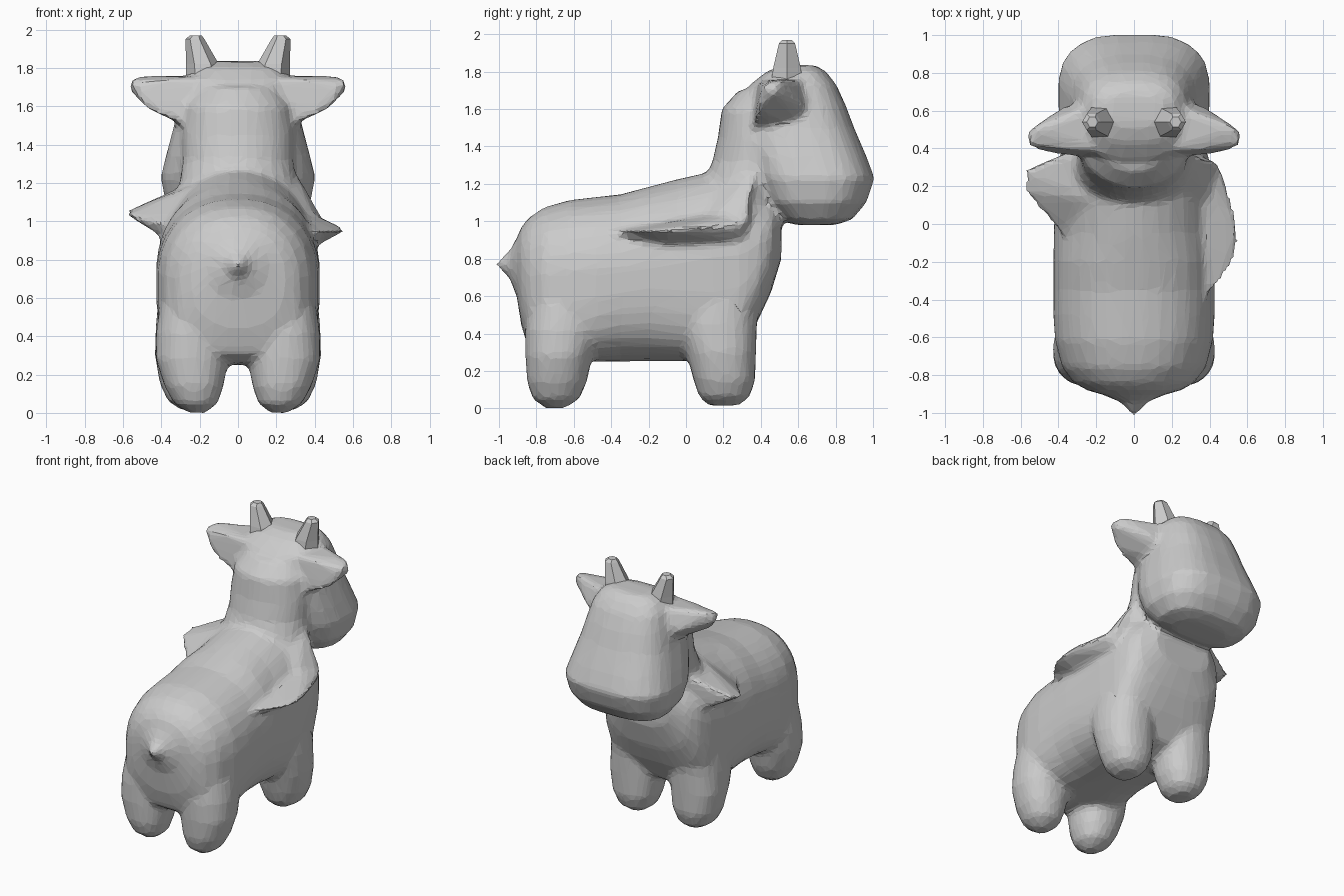
import bpy, bmesh
from math import cos, sin, pi, copysign


def oval(n, power, low_power=None):
    """Points of a unit superellipse, with an optional different lower half."""
    for i in range(n):
        a = 2 * pi * (i + 0.5) / n
        e = 2 / (low_power if low_power and sin(a) < 0 else power)
        yield (copysign(abs(cos(a)) ** e, cos(a)), copysign(abs(sin(a)) ** e, sin(a)))


def loft(bm, rings):
    rows = [[bm.verts.new(p) for p in ring] for ring in rings]
    n = len(rows[0])
    for a, b in zip(rows, rows[1:]):
        for i in range(n):
            j = (i + 1) % n
            bm.faces.new((a[i], a[j], b[j], b[i]))
    bm.faces.new(rows[0][::-1])
    bm.faces.new(rows[-1])


def upright(bm, sections, side=1, power=2.5, n=24):
    """Loft along z; sections are (z, y_back, y_front, half_width, x)."""
    loft(bm, [[(side * x + u * hx, (y0 + y1) / 2 + v * (y1 - y0) / 2, z) for u, v in oval(n, power)]
              for z, y0, y1, hx, x in sections])


def hull(bm, pts):
    vs = [bm.verts.new(p) for p in pts]
    res = bmesh.ops.convex_hull(bm, input=vs)
    junk = [v for v in set(res["geom_interior"] + res["geom_unused"])
            if isinstance(v, bmesh.types.BMVert)]
    bmesh.ops.delete(bm, geom=junk, context='VERTS')


def finish(bm, name):
    bmesh.ops.recalc_face_normals(bm, faces=bm.faces)
    me = bpy.data.meshes.new(name)
    bm.to_mesh(me)
    bm.free()
    ob = bpy.data.objects.new(name, me)
    bpy.context.collection.objects.link(ob)
    return ob


bm = bmesh.new()

# Barrel with pointed stub tail: (y, z bottom, z top, half width, lower power)
barrel = [(-1.02, .765, .775, .01, 2), (-.945, .70, .84, .065, 2), (-.905, .60, .91, .16, 2.2),
          (-.88, .44, .97, .25, 2.5), (-.84, .31, 1.02, .32, 3), (-.76, .26, 1.075, .38, 3.6),
          (-.62, .25, 1.115, .418, 4), (-.48, .25, 1.13, .428, 3.2), (-.35, .25, 1.145, .428, 2.8),
          (-.2, .25, 1.185, .428, 2.8), (-.05, .25, 1.225, .425, 3.2), (.15, .26, 1.27, .42, 4),
          (.3, .32, 1.26, .41, 4), (.39, .48, 1.22, .385, 3.4), (.455, .62, 1.17, .34, 2.8),
          (.51, .8, 1.1, .22, 2.5)]
loft(bm, [[(u * hx, y, (z0 + z1) / 2 + v * (z1 - z0) / 2)
           for u, v in oval(32, 2.25 if y < -.1 else 2, lp)]
          for y, z0, z1, hx, lp in barrel])

# Four legs with tapered feet
for side in (-1, 1):
    upright(bm, [(0, -.75, -.65, .045, .215), (.05, -.82, -.57, .115, .22), (.14, -.85, -.53, .155, .23),
                 (.28, -.86, -.50, .19, .24), (.42, -.86, -.46, .19, .238),
                 (.55, -.84, -.45, .18, .23)], side, 2.2)
    upright(bm, [(.015, .12, .28, .06, .235), (.06, .07, .34, .125, .24), (.15, .04, .37, .165, .243),
                 (.3, .0, .375, .19, .245), (.45, -.05, .38, .19, .24),
                 (.6, -.05, .4, .18, .235)], side, 2.3)

# Neck
upright(bm, [(.95, -.02, .5, .37, 0), (1.1, .02, .52, .34, 0), (1.2, .09, .56, .305, 0),
             (1.32, .14, .6, .29, 0), (1.45, .17, .6, .29, 0), (1.6, .19, .6, .27, 0),
             (1.7, .28, .6, .2, 0)], power=2)

# Head with broad muzzle
upright(bm, [(.98, .58, .8, .2, 0), (1.01, .51, .89, .31, 0), (1.1, .42, .965, .38, 0),
             (1.23, .36, 1.01, .405, 0), (1.35, .32, .965, .375, 0), (1.5, .3, .9, .335, 0),
             (1.62, .3, .855, .31, 0), (1.73, .34, .805, .28, 0), (1.80, .43, .75, .23, 0),
             (1.835, .52, .69, .15, 0)], power=2.8)

# Shoulder flaps, uneven left and right
hull(bm, [(-.18, .12, 1.21), (-.25, .42, 1.2), (-.59, .28, 1.05), (-.58, .17, 1.03),
          (-.40, .03, .92), (-.38, .36, .95), (-.50, .2, .99), (-.36, -.08, .98)])
hull(bm, [(.28, .38, 1.3), (.44, .33, 1.0), (.47, .26, .96), (.42, .1, .97), (.38, .3, .88),
          (.26, .12, 1.13)])
hull(bm, [(.3, .38, 1.08), (.44, .33, 1.0), (.47, .26, .96), (.53, .08, .97), (.57, -.1, .955),
          (.53, -.2, .95), (.39, -.4, .94), (.38, .3, .88), (.4, -.1, .87), (.32, .05, 1.03)])

# Ears, broad at the root
for s in (-1, 1):
    hull(bm, [(s * x, y, z) for x, y, z in
              [(.15, .66, 1.76), (.15, .38, 1.75), (.2, .64, 1.48), (.2, .34, 1.46),
               (.38, .62, 1.62), (.53, .51, 1.76), (.575, .48, 1.69), (.56, .41, 1.73),
               (.48, .38, 1.59), (.42, .40, 1.72)]])

body = finish(bm, "body")
m = body.modifiers.new("fuse", 'REMESH')
m.mode = 'VOXEL'
m.voxel_size = .022
m = body.modifiers.new("soften", 'SMOOTH')
m.factor = .5
m.iterations = 5
m = body.modifiers.new("facets", 'DECIMATE')
m.ratio = .12

# Horns
for side, label in ((-1, "left"), (1, "right")):
    bm = bmesh.new()
    loft(bm, [[(side * (x + r * cos(i * pi / 3)), .54 + r * sin(i * pi / 3), z)
               for i in range(6)]
              for z, x, r in ((1.7, .165, .105), (1.82, .185, .085), (1.95, .225, .05), (1.97, .22, .03))])
    finish(bm, label + "_horn")
